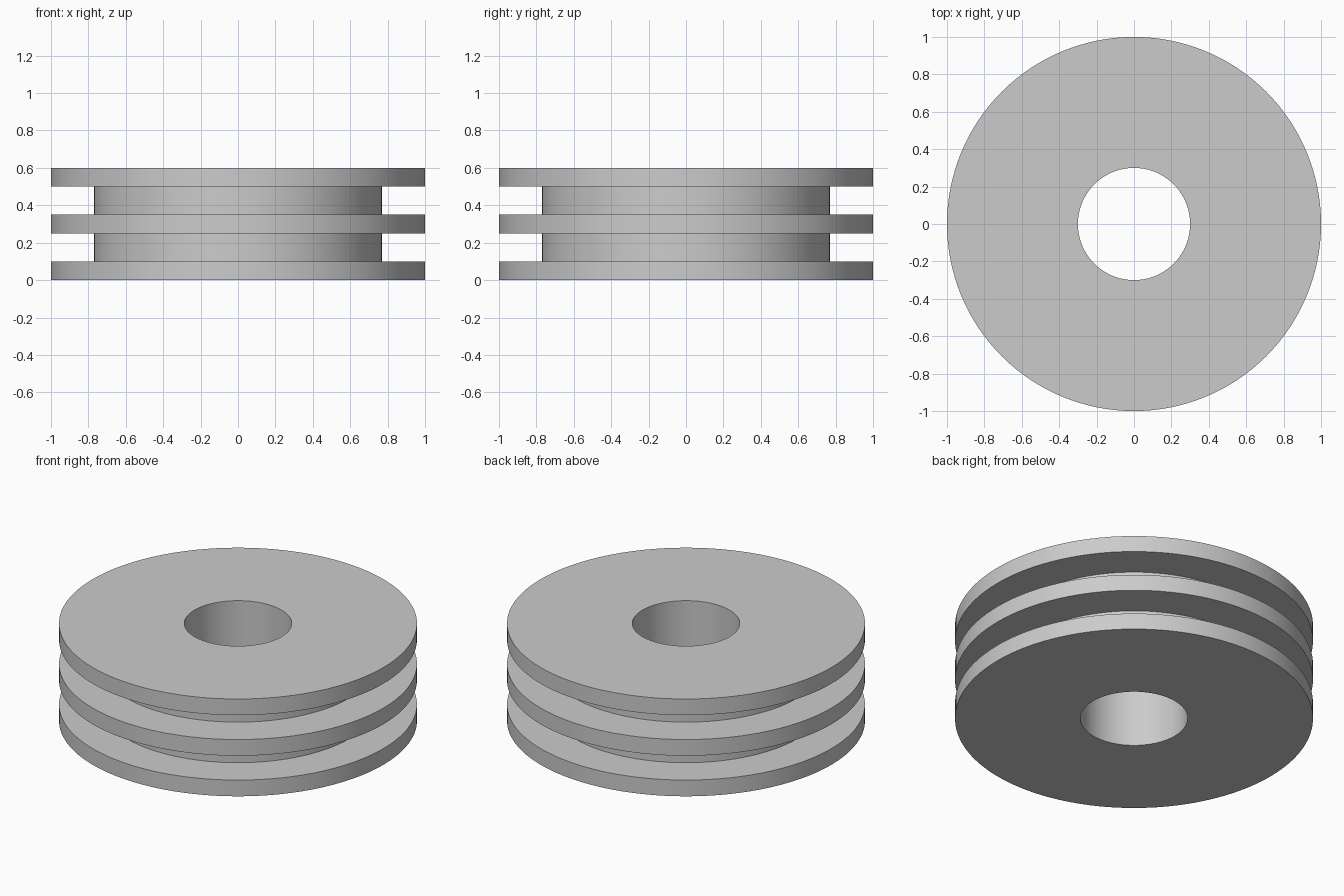
import bpy, bmesh
from math import tau, cos, sin, radians

cube = bpy.data.objects.get("Cube")
if cube:
    bpy.data.objects.remove(cube, do_unlink=True)

SEGMENTS = 128
BORE, HUB, RIM = 0.3, 0.77, 1.0
FLANGE, GROOVE = 0.1, 0.15

grey = bpy.data.materials.new("light grey")
grey.use_nodes = True
colour = (0.6, 0.6, 0.6, 1)
grey.diffuse_color = colour
grey.node_tree.nodes["Principled BSDF"].inputs["Base Color"].default_value = colour


def lathe(name, profile):
    """Revolve a closed (radius, height) profile about the z axis."""
    bm = bmesh.new()
    rings = []
    for r, z in profile:
        rings.append([bm.verts.new((r * cos(tau * i / SEGMENTS), r * sin(tau * i / SEGMENTS), z))
                      for i in range(SEGMENTS)])
    for a, b in zip(rings, rings[1:] + rings[:1]):
        for i in range(SEGMENTS):
            j = (i + 1) % SEGMENTS
            bm.faces.new((a[i], a[j], b[j], b[i]))
    bmesh.ops.recalc_face_normals(bm, faces=bm.faces)
    mesh = bpy.data.meshes.new(name)
    bm.to_mesh(mesh)
    bm.free()
    mesh.materials.append(grey)
    obj = bpy.data.objects.new(name, mesh)
    bpy.context.collection.objects.link(obj)
    bpy.ops.object.select_all(action="DESELECT")
    obj.select_set(True)
    bpy.context.view_layer.objects.active = obj
    bpy.ops.object.shade_smooth_by_angle(angle=radians(30))


# Outer outline: three flanges with two grooves between them
outline = []
for n in range(3):
    z = n * (FLANGE + GROOVE)
    if n:
        outline += [(HUB, z - GROOVE), (HUB, z)]
    outline += [(RIM, z), (RIM, z + FLANGE)]
height = outline[-1][1]

# Close the section along the bore
lathe("double_groove_pulley", [(BORE, 0)] + outline + [(BORE, height)])
